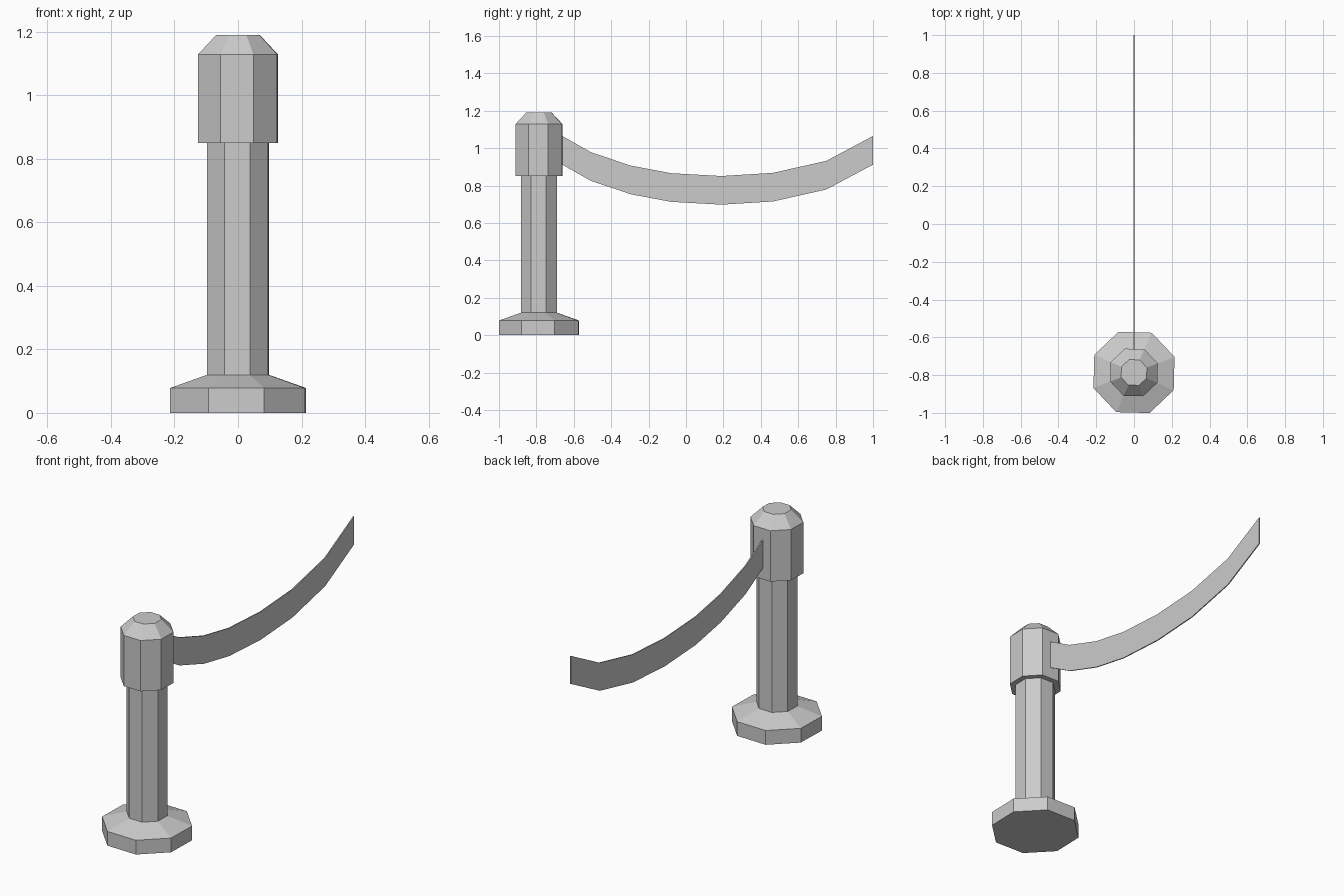
import bpy, bmesh
from math import cos, sin, radians

if "Cube" in bpy.data.objects:
    bpy.data.objects.remove(bpy.data.objects["Cube"])


def make_object(name, bm):
    bmesh.ops.recalc_face_normals(bm, faces=bm.faces)
    mesh = bpy.data.meshes.new(name)
    bm.to_mesh(mesh)
    bm.free()
    obj = bpy.data.objects.new(name, mesh)
    bpy.context.collection.objects.link(obj)
    return obj


def octagon_part(name, profile, centre_y=-0.786):
    """Stack eight-sided rings given as (radius, z), capped at both ends."""
    bm = bmesh.new()
    angles = [radians(21 + 45 * i) for i in range(8)]
    rings = [[bm.verts.new((r * cos(a), centre_y + r * sin(a), z)) for a in angles]
             for r, z in profile]
    for low, high in zip(rings, rings[1:]):
        for i in range(8):
            j = (i + 1) % 8
            bm.faces.new((low[i], low[j], high[j], high[i]))
    bm.faces.new(rings[0])
    bm.faces.new(rings[-1])
    return make_object(name, bm)


# Post: one continuous profile of base, shaft and head
octagon_part("barrier_post", [
    (0.230, 0.0), (0.230, 0.078), (0.104, 0.12),      # base
    (0.104, 0.85),                                    # shaft
    (0.135, 0.85), (0.135, 1.128), (0.073, 1.19),     # head
])

# Sagging belt: top edge in the y-z plane, extruded down, then thickened
belt_top = [(-0.661, 1.065), (-0.51, 0.979), (-0.297, 0.907), (-0.08, 0.866),
            (0.19, 0.851), (0.465, 0.868), (0.75, 0.932), (1.0, 1.065)]
bm = bmesh.new()
pairs = [[bm.verts.new((0, y, z - drop)) for drop in (0, 0.153)] for y, z in belt_top]
for a, b in zip(pairs, pairs[1:]):
    bm.faces.new((a[0], a[1], b[1], b[0]))
belt = make_object("belt", bm)
thick = belt.modifiers.new("thickness", "SOLIDIFY")
thick.thickness = 0.006
thick.offset = 0
